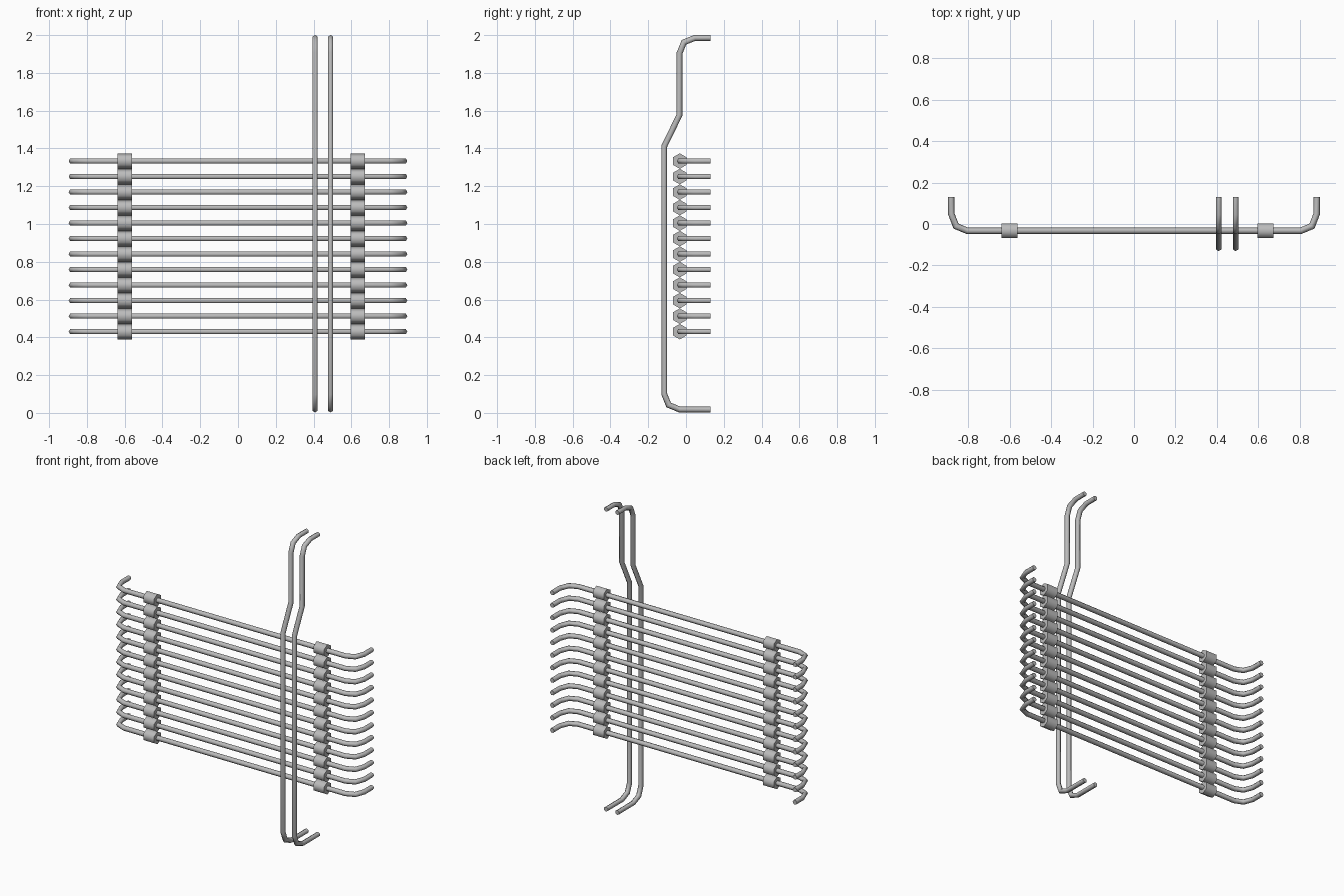
import bpy, bmesh, math
from mathutils import Vector

cube = bpy.data.objects.get("Cube")
if cube:
    bpy.data.objects.remove(cube, do_unlink=True)

steel = bpy.data.materials.new("brushed_steel")
steel.use_nodes = True
colour = (0.5, 0.5, 0.5, 1)
steel.diffuse_color = colour
steel.node_tree.nodes["Principled BSDF"].inputs["Base Color"].default_value = colour

SIDES = 6
WIRE_RADIUS = 0.0155


def hex_tube(name, path, radius, bend_axis, turn=0.0):
    """Sweep a capped hexagon along a path lying in the plane normal to bend_axis."""
    pts = [Vector(p) for p in path]
    axis = Vector(bend_axis)
    dirs = [(b - a).normalized() for a, b in zip(pts, pts[1:])]
    bm = bmesh.new()
    rings = []
    for i, p in enumerate(pts):
        before, after = dirs[max(i - 1, 0)], dirs[min(i, len(dirs) - 1)]
        tangent = (before + after).normalized()
        side = axis.cross(tangent) / tangent.dot(after)   # mitred corner
        ring = []
        for k in range(SIDES):
            a = turn + math.tau * k / SIDES
            ring.append(bm.verts.new(p + radius * (math.cos(a) * side + math.sin(a) * axis)))
        rings.append(ring)
    for r, s in zip(rings, rings[1:]):
        for k in range(SIDES):
            n = (k + 1) % SIDES
            bm.faces.new((r[k], r[n], s[n], s[k]))
    bm.faces.new(rings[0])
    bm.faces.new(rings[-1])
    bmesh.ops.recalc_face_normals(bm, faces=bm.faces)
    mesh = bpy.data.meshes.new(name)
    bm.to_mesh(mesh)
    bm.free()
    mesh.materials.append(steel)
    obj = bpy.data.objects.new(name, mesh)
    bpy.context.collection.objects.link(obj)
    # Round the wire sides, keep the end caps crisp
    bpy.ops.object.select_all(action="DESELECT")
    obj.select_set(True)
    bpy.context.view_layer.objects.active = obj
    bpy.ops.object.shade_smooth_by_angle(angle=math.radians(65))


# Horizontal rods with hooked ends, each with two hexagonal sleeves
ROD_Y = -0.033
half_rod = [(0.881, 0.13), (0.881, 0.05), (0.858, -0.01), (0.803, ROD_Y)]
profile = [(-x, y) for x, y in half_rod] + half_rod[::-1]
for i in range(12):
    z = 0.43 + i * 0.0821
    hex_tube(f"rod_{i + 1}", [(x, y, z) for x, y in profile], WIRE_RADIUS, (0, 0, 1))
    for side, x in (("right", -0.6), ("left", 0.634)):
        ends = [(x - 0.039, ROD_Y, z), (x + 0.039, ROD_Y, z)]
        hex_tube(f"{side}_sleeve_{i + 1}", ends, 0.041, (0, 0, 1), math.pi / 6)

# Pair of upright hanger wires, cranked near the top and hooked at both ends
hanger = [(0.13, 1.985), (0.047, 1.985), (-0.011, 1.962), (-0.034, 1.905),
          (-0.034, 1.578), (-0.115, 1.412), (-0.115, 0.1), (-0.092, 0.042),
          (-0.034, 0.018), (0.13, 0.018)]
for side, x in (("right", 0.408), ("left", 0.49)):
    hex_tube(f"{side}_hanger_wire", [(x, y, z) for y, z in hanger], WIRE_RADIUS, (1, 0, 0))
